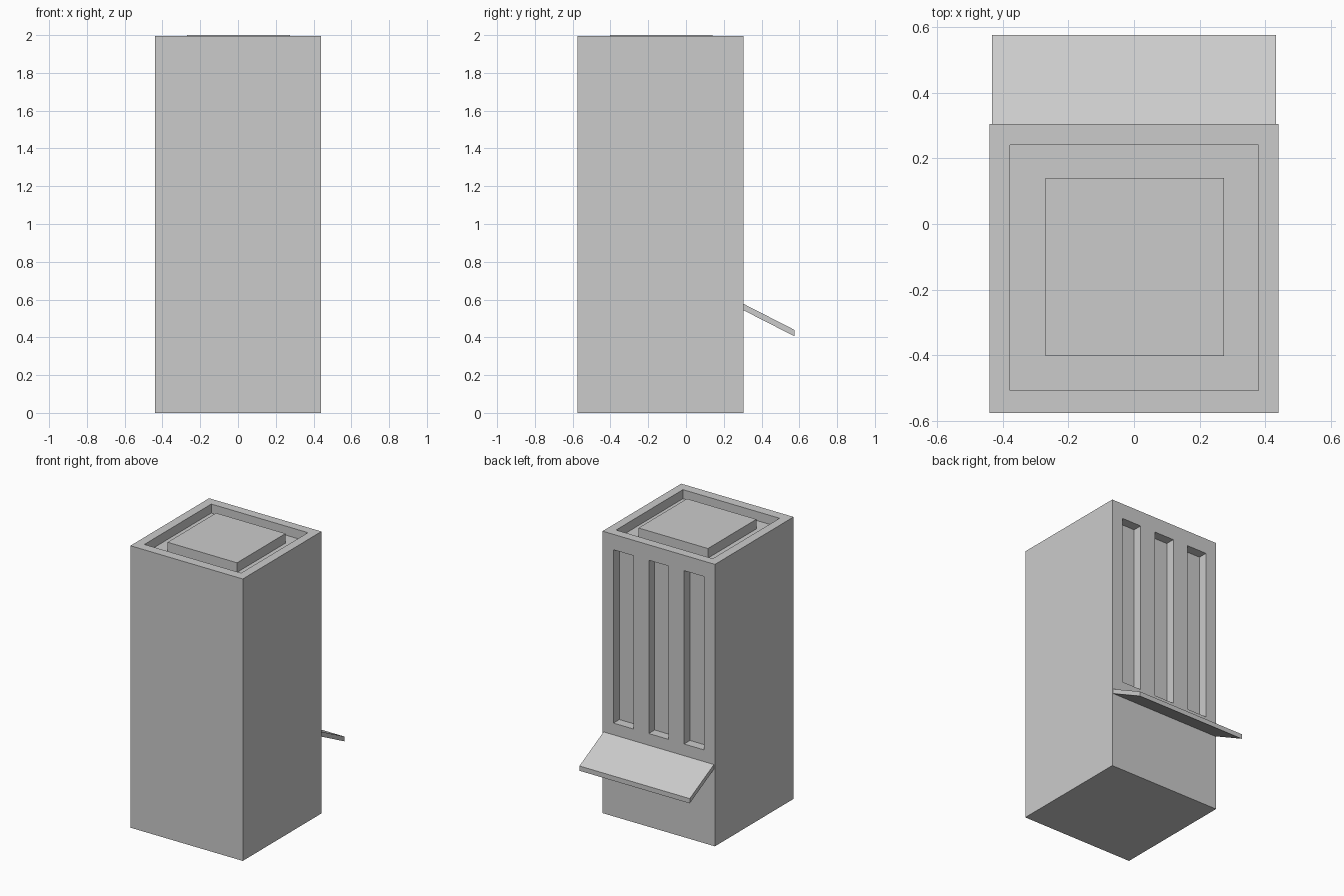
import bpy

if "Cube" in bpy.data.objects:
    bpy.data.objects.remove(bpy.data.objects["Cube"])


def prism(name, profile, axis, lo, hi):
    """Extrude a 2D profile along x (profile in y,z) or z (profile in x,y)."""
    def place(p, t):
        return (t, p[0], p[1]) if axis == 'x' else (p[0], p[1], t)
    n = len(profile)
    verts = [place(p, lo) for p in profile] + [place(p, hi) for p in profile]
    faces = [tuple(reversed(range(n))), tuple(range(n, 2 * n))]
    faces += [(i, (i + 1) % n, (i + 1) % n + n, i + n) for i in range(n)]
    mesh = bpy.data.meshes.new(name)
    mesh.from_pydata(verts, [], faces)
    obj = bpy.data.objects.new(name, mesh)
    bpy.context.collection.objects.link(obj)
    return obj


def box(name, x0, x1, y0, y1, z0, z1):
    return prism(name, [(x0, y0), (x1, y0), (x1, y1), (x0, y1)], 'z', z0, z1)


def combine(target, tool, operation):
    """Apply a boolean and remove the tool object."""
    tool.hide_render = True
    mod = target.modifiers.new(operation, 'BOOLEAN')
    mod.operation = operation
    mod.solver = 'EXACT'
    mod.object = tool
    bpy.context.view_layer.objects.active = target
    bpy.ops.object.modifier_apply(modifier=mod.name)
    bpy.data.objects.remove(tool)


# Main tower
BACK, TOP = 0.305, 1.996
body = box("tower_body", -0.44, 0.44, -0.575, BACK, 0, TOP)

# Sunken roof behind a parapet
combine(body, box("roof_recess", -0.378, 0.379, -0.507, 0.241, 1.932, 2.1), 'DIFFERENCE')

# Three tall recessed slots in the back
for x in (-0.277, 0.0, 0.277):
    combine(body, box("slot_cutter", x - 0.078, x + 0.078, BACK - 0.066, BACK + 0.1,
                      0.66, 1.887), 'DIFFERENCE')

# Raised block on the roof
combine(body, box("roof_block", -0.27, 0.274, -0.402, 0.14, 1.9, 2.0), 'UNION')

# Sloping awning on the back
prism("awning", [(BACK, 0.543), (0.575, 0.405), (0.575, 0.439), (BACK, 0.577)],
      'x', -0.432, 0.432)
